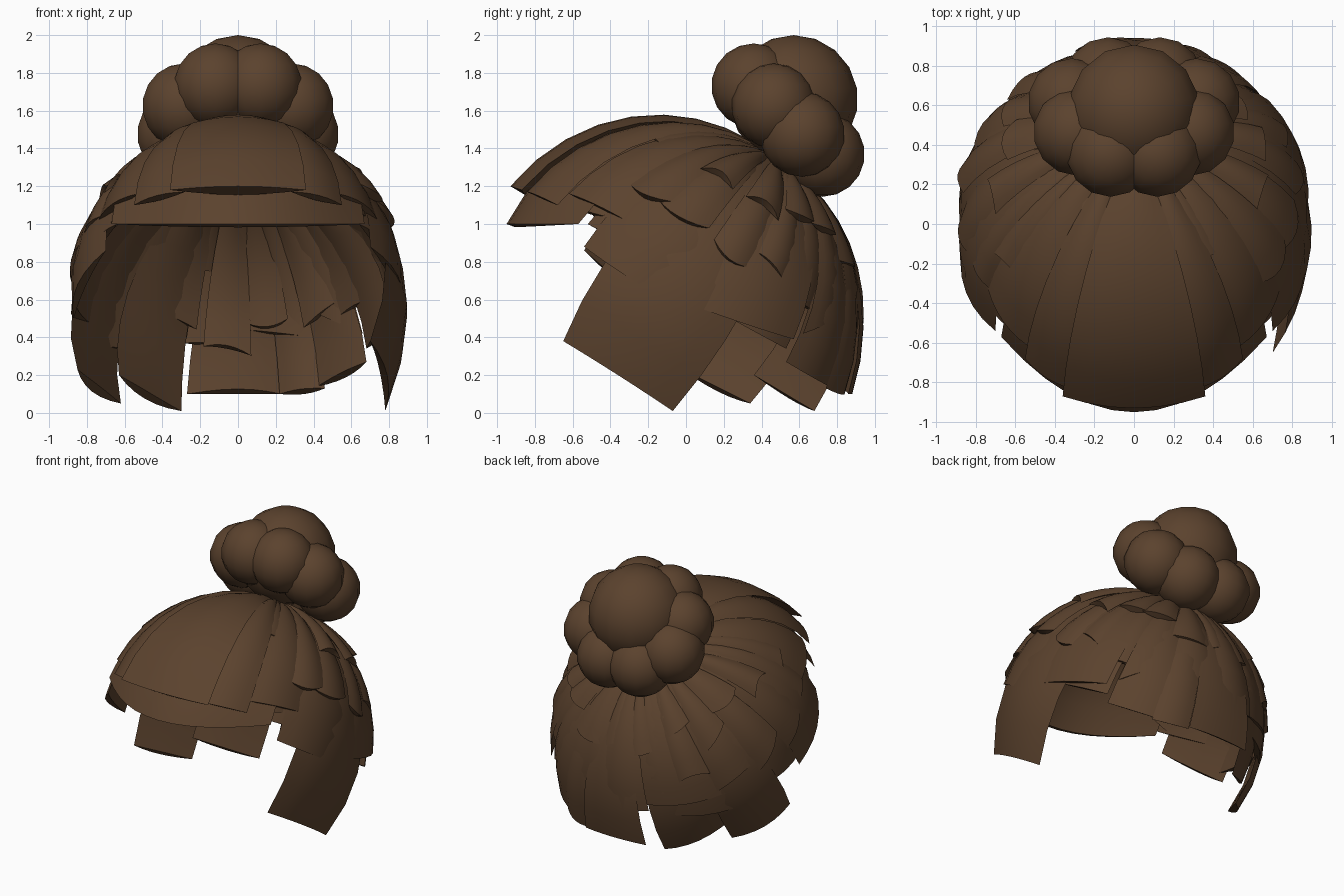
import bpy, bmesh, math, random
from mathutils import Vector, Matrix

if "Cube" in bpy.data.objects:
    bpy.data.objects.remove(bpy.data.objects["Cube"])

random.seed(4)
C = Vector((0, 0, 0.65))                     # centre of the head
POLE = Vector((0, 0.55, 0.83)).normalized()  # where the hair gathers under the bun
BASE = 0.845                                 # hair radius at the pole

brown = bpy.data.materials.new("brown_hair")
brown.diffuse_color = (0.105, 0.055, 0.027, 1)
brown.use_nodes = True
brown.node_tree.nodes["Principled BSDF"].inputs["Base Color"].default_value = brown.diffuse_color


def finish(name, bm, angle):
    bmesh.ops.recalc_face_normals(bm, faces=bm.faces)
    me = bpy.data.meshes.new(name)
    bm.to_mesh(me)
    bm.free()
    ob = bpy.data.objects.new(name, me)
    bpy.context.collection.objects.link(ob)
    me.materials.append(brown)
    bpy.ops.object.select_all(action='DESELECT')
    ob.select_set(True)
    bpy.context.view_layer.objects.active = ob
    bpy.ops.object.shade_smooth_by_angle(angle=math.radians(angle))
    return ob


def lock(name, a, b, mid=None, thick=0.05, power=1.7, start=0.1, nu=6, nv=8):
    """Lens-section lock of hair draped from the pole to the tip edge a-b."""
    a, b = Vector(a) - C, Vector(b) - C
    if mid is None:
        m = (a + b).normalized() * (a.length + b.length) * 0.51
    else:
        m = Vector(mid) - C
    bm = bmesh.new()
    outer, inner = [], []
    for j in range(nv + 1):
        v = start + (1 - start) * j / nv
        ro, ri = [], []
        for i in range(nu + 1):
            u = 2 * i / nu - 1
            tip = a * (u * (u - 1) / 2) + m * (1 - u * u) + b * (u * (u + 1) / 2)
            r = BASE + (tip.length - BASE) * v ** power - 0.03 * u * u * (1 - v)
            d = POLE.slerp(tip.normalized(), v)
            ro.append(bm.verts.new(C + d * r))
            if 0 < i < nu:
                ri.append(bm.verts.new(C + d * (r - thick * (1 - u * u))))
            else:
                ri.append(ro[-1])
        outer.append(ro)
        inner.append(ri)

    def face(*vs):
        bm.faces.new(list(dict.fromkeys(vs)))
    for g in (outer, inner):
        for j in range(nv):
            for i in range(nu):
                face(g[j][i], g[j][i + 1], g[j + 1][i + 1], g[j + 1][i])
    for j in (0, nv):
        for i in range(nu):
            face(outer[j][i], outer[j][i + 1], inner[j][i + 1], inner[j][i])
    return finish(name, bm, 40)


def pair(name, a, b, **kw):
    for s, side in ((1, "right"), (-1, "left")):
        lock(f"{name}_{side}", (s * a[0], *a[1:]), (s * b[0], *b[1:]), **kw)


def ball(name, p, r):
    bm = bmesh.new()
    bmesh.ops.create_uvsphere(bm, u_segments=14, v_segments=9, radius=r,
                              matrix=Matrix.Translation(p))
    finish(name, bm, 50)


# Bun: one large ball in a tilted ring of eight, widest at the lower sides
ball("bun_core", (0, 0.57, 1.66), 0.34)
for k in range(8):
    t = math.radians(22.5 + 45 * k)
    w = 0.28 * math.cos(t) * 0.7
    x = (0.34 if w < 0 else 0.31) * math.sin(t)
    ball(f"bun_puff_{k}", (x, 0.54 - w, 1.55 + w), 0.225)

# Fringe
lock("fringe_top", (-0.36, -0.87, 1.18), (0.36, -0.87, 1.18), (0, -0.93, 1.2), power=1.15, thick=0.09)
lock("fringe_under", (-0.67, -0.57, 1.0), (0.67, -0.57, 1.0), (0, -0.95, 1.0), power=1.1, nu=12)
pair("fringe_side", (0.28, -0.84, 1.17), (0.55, -0.68, 1.10), power=1.1)
pair("temple_upper", (0.53, -0.62, 1.16), (0.74, -0.32, 1.02), power=1.2)
pair("temple_mid", (0.64, -0.52, 1.0), (0.80, -0.2, 0.82))

# Sides
lock("temple_right", (0.70, -0.54, 0.88), (0.86, -0.05, 0.56))
lock("temple_left", (-0.70, -0.54, 0.86), (-0.87, -0.1, 0.5))
lock("long_lock_right", (0.70, -0.65, 0.38), (0.78, -0.07, 0.01), (0.79, -0.36, 0.2), power=3.2)
lock("side_right", (0.86, -0.05, 0.6), (0.72, 0.57, 0.39))
lock("side_right_under", (0.8, 0.2, 0.52), (0.68, 0.53, 0.34))
lock("side_left", (-0.86, -0.12, 0.58), (-0.74, 0.48, 0.45))
lock("side_left_low", (-0.85, -0.02, 0.23), (-0.62, 0.34, 0.05))

# Back, lower layer
lock("back_left_low", (-0.63, 0.36, 0.2), (-0.30, 0.68, 0.01))
lock("back_left_filler", (-0.76, 0.38, 0.36), (-0.34, 0.78, 0.33))
lock("back_centre_low", (-0.27, 0.86, 0.1), (0.23, 0.86, 0.1), (0, 0.88, 0.1), power=2)
lock("back_right_low", (0.22, 0.84, 0.1), (0.46, 0.74, 0.13), power=2)
lock("back_right_outer", (0.42, 0.76, 0.14), (0.68, 0.53, 0.27), power=1.8)

# Back, upper layer
lock("back_upper_left", (-0.7, 0.53, 0.48), (-0.27, 0.85, 0.4), power=1.4)
lock("back_upper_centre", (-0.3, 0.87, 0.37), (0.06, 0.91, 0.37), power=1.3)
lock("back_upper_right", (0.04, 0.90, 0.44), (0.4, 0.82, 0.4), power=1.3)
lock("back_upper_outer", (0.36, 0.82, 0.55), (0.66, 0.62, 0.42), power=1.4)

# Short overlapping locks on the crown (azimuth around the pole, 0 = front)
ex = Vector((1, 0, 0))
ef = POLE.cross(ex)
if ef.y > 0:
    ef = -ef


def crown(az, ang, r):
    az, ang = math.radians(az), math.radians(ang)
    return C + r * (POLE * math.cos(ang) + math.sin(ang) * (ef * math.cos(az) + ex * math.sin(az)))


for row, (base, count) in enumerate(((58, 14), (80, 16))):
    for k in range(count):
        az = 34 + (k + 0.3 * row) * 292 / count + random.uniform(-3, 3)
        ang = base + random.uniform(-9, 9) - 10 * (1 - math.cos(math.radians(az))) / 2
        half = random.uniform(8, 12)
        r = random.uniform(0.90, 0.93)
        lock(f"crown_lock_{row}_{k}",
             crown(az - half, ang + random.uniform(-4, 4), r - 0.03),
             crown(az + half, ang + random.uniform(-4, 4), r - 0.03),
             crown(az, ang, r), power=1.3)
